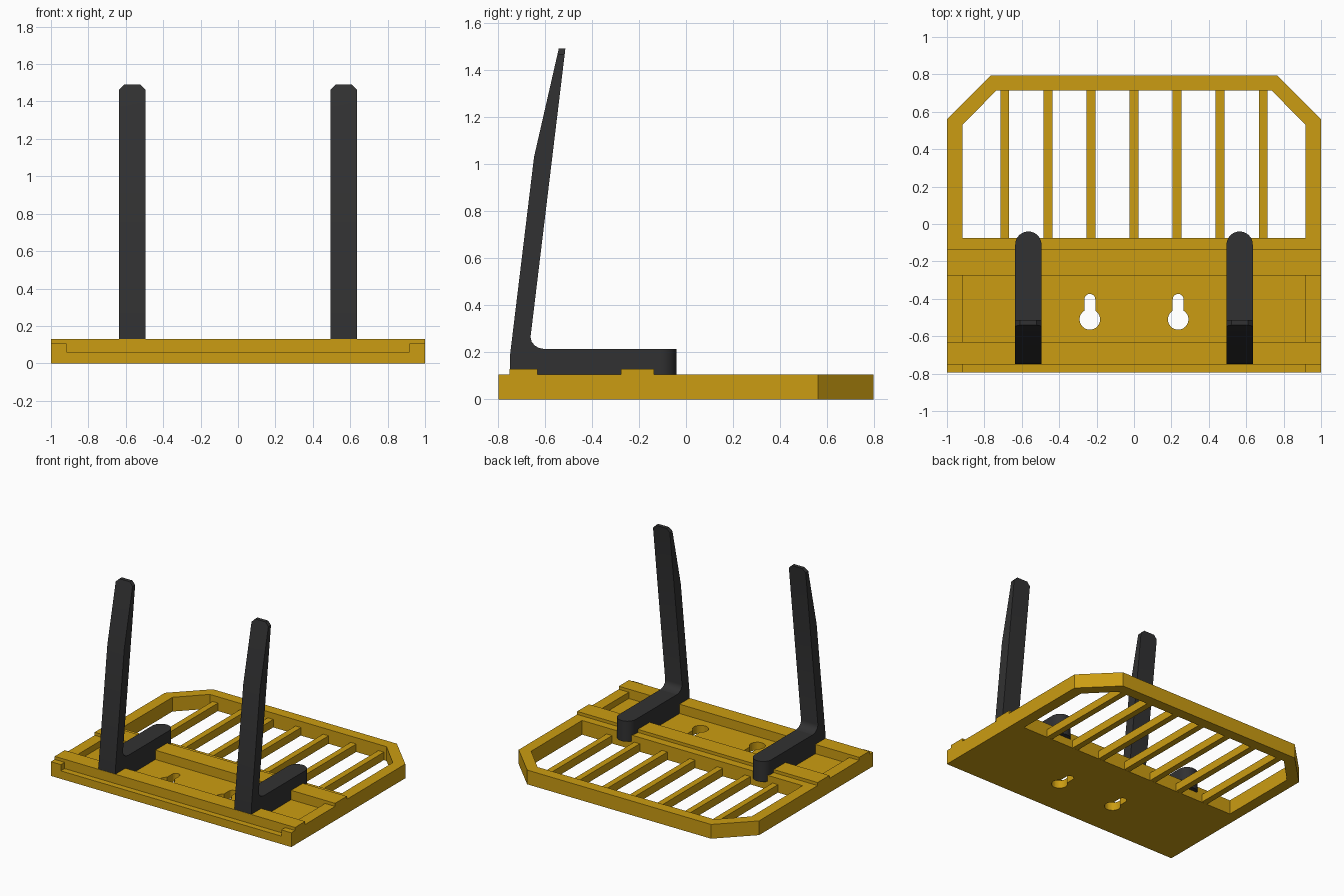
import bpy, bmesh, math
from mathutils import Vector

if "Cube" in bpy.data.objects:
    bpy.data.objects.remove(bpy.data.objects["Cube"])


def material(name, rgb):
    m = bpy.data.materials.new(name)
    m.diffuse_color = (*rgb, 1)
    m.use_nodes = True
    m.node_tree.nodes["Principled BSDF"].inputs["Base Color"].default_value = m.diffuse_color
    return m


YELLOW = material("mustard_yellow", (0.60, 0.335, 0.006))
BLACK = material("charcoal", (0.031, 0.031, 0.032))


def prism(name, points, direction, mat):
    """Extrude a closed outline of 3D points along a direction."""
    bm = bmesh.new()
    face = bm.faces.new([bm.verts.new(p) for p in points])
    ext = bmesh.ops.extrude_face_region(bm, geom=[face])
    moved = [v for v in ext["geom"] if isinstance(v, bmesh.types.BMVert)]
    bmesh.ops.translate(bm, verts=moved, vec=Vector(direction))
    bmesh.ops.recalc_face_normals(bm, faces=bm.faces)
    mesh = bpy.data.meshes.new(name)
    bm.to_mesh(mesh)
    bm.free()
    mesh.materials.append(mat)
    ob = bpy.data.objects.new(name, mesh)
    bpy.context.collection.objects.link(ob)
    return ob


def slab(name, outline, z0, z1, mat=YELLOW):
    return prism(name, [(x, y, z0) for x, y in outline], (0, 0, z1 - z0), mat)


def rect(x0, x1, y0, y1):
    return [(x0, y0), (x1, y0), (x1, y1), (x0, y1)]


def arc(cx, cy, r, a0, a1, n):
    return [(cx + r * math.cos(math.radians(a0 + (a1 - a0) * i / n)),
             cy + r * math.sin(math.radians(a0 + (a1 - a0) * i / n)))
            for i in range(n + 1)]


def cut(target, outline, z0, z1):
    cutter = slab("cutter", outline, z0, z1)
    cutter.hide_render = True
    mod = target.modifiers.new("cut", "BOOLEAN")
    mod.operation, mod.solver, mod.object = "DIFFERENCE", "EXACT", cutter
    bpy.context.view_layer.objects.active = target
    bpy.ops.object.modifier_apply(modifier=mod.name)
    bpy.data.objects.remove(cutter)


# Body with clipped back corners
body = slab("base_frame", [(-1, -0.795), (1, -0.795), (1, 0.56), (0.765, 0.795),
                           (-0.765, 0.795), (-1, 0.56)], 0, 0.13)

# Lower everything but the two cross ridges
for y0, y1 in [(-0.9, -0.75), (-0.63, -0.275), (-0.135, 0.9)]:
    cut(body, rect(-1.1, 1.1, y0, y1), 0.107, 0.3)

# Front ledge and sunken tray
for y0, y1 in [(-0.9, -0.75), (-0.63, -0.275)]:
    cut(body, rect(-0.917, 0.917, y0, y1), 0.06, 0.3)

# Large window in the back half
cut(body, [(-0.917, -0.075), (0.917, -0.075), (0.917, 0.53), (0.735, 0.715),
           (-0.735, 0.715), (-0.917, 0.53)], -0.1, 0.3)

# Keyhole mounting slots
for x in (-0.236, 0.236):
    cut(body, arc(x, -0.403, 0.029, 0, 180, 10) + arc(x, -0.51, 0.055, 122, 418, 24),
        -0.1, 0.3)

# Slats across the window
for i in range(-3, 4):
    x = i * 0.23
    slab("slat", rect(x - 0.023, x + 0.023, -0.08, 0.72), 0.0005, 0.06)

# Hooks: upright with curved inner corner, and a round-ended arm
W = 0.07
upright_profile = [(-0.748, 0.06), (-0.748, 0.18), (-0.645, 1.03), (-0.54, 1.49),
                   (-0.512, 1.49), (-0.66, 0.265), (-0.655, 0.245), (-0.643, 0.23),
                   (-0.625, 0.219), (-0.6, 0.214), (-0.6, 0.06)]
for cx in (-0.565, 0.565):
    up = prism("hook_upright", [(cx - W, y, z) for y, z in upright_profile],
               (2 * W, 0, 0), BLACK)
    # Clipped corners at the tip
    bm = bmesh.new()
    bm.from_mesh(up.data)
    tips = [e for e in bm.edges if all(v.co.z > 1.48 for v in e.verts)
            and abs(e.verts[0].co.x - e.verts[1].co.x) < 0.001]
    bmesh.ops.bevel(bm, geom=tips, offset=0.026, segments=1, affect="EDGES")
    bm.to_mesh(up.data)
    bm.free()

    arm = slab("hook_arm", [(cx - W, -0.6), (cx + W, -0.6)]
               + arc(cx, -0.11, W, 0, 180, 20), 0.06, 0.214, BLACK)
    for ob in (up, arm):
        bpy.ops.object.select_all(action="DESELECT")
        ob.select_set(True)
        bpy.context.view_layer.objects.active = ob
        bpy.ops.object.shade_smooth_by_angle(angle=math.radians(30))
